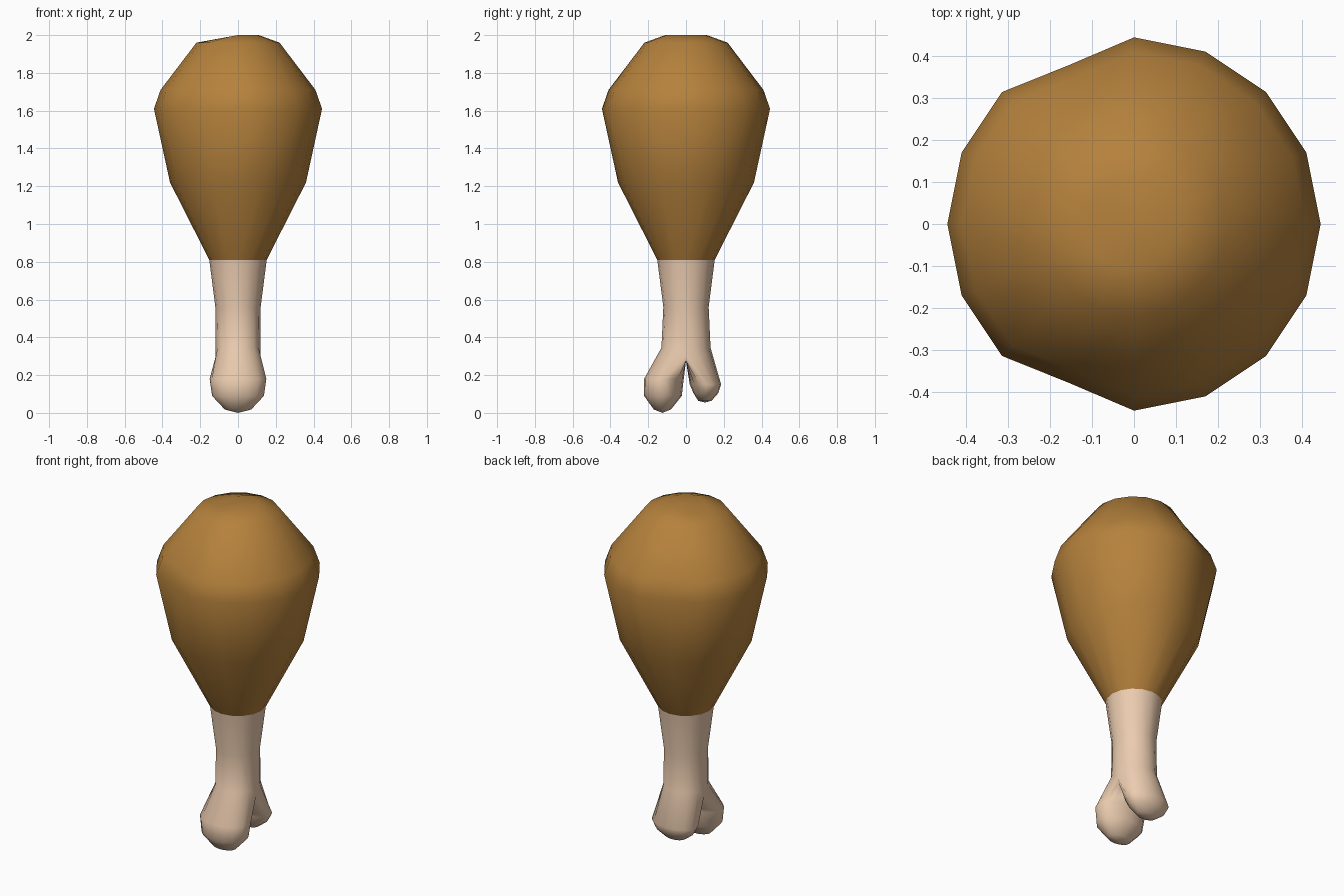
import bpy, bmesh
from math import sin, cos, pi

if "Cube" in bpy.data.objects:
    bpy.data.objects.remove(bpy.data.objects["Cube"])

N = 16


def material(name, rgb):
    m = bpy.data.materials.new(name)
    m.diffuse_color = (*rgb, 1)
    m.use_nodes = True
    m.node_tree.nodes["Principled BSDF"].inputs["Base Color"].default_value = m.diffuse_color
    return m


def ring(bm, z, rx, ry=None, cy=0.0, start=0.0):
    ry = rx if ry is None else ry
    return [bm.verts.new((rx * cos(start + 2 * pi * i / N),
                          cy + ry * sin(start + 2 * pi * i / N), z)) for i in range(N)]


def bridge(bm, a, b):
    for i in range(N):
        j = (i + 1) % N
        bm.faces.new((a[i], a[j], b[j], b[i]))


def cap(bm, r, z, cy=0.0):
    tip = bm.verts.new((0, cy, z))
    for i in range(N):
        bm.faces.new((r[i], r[(i + 1) % N], tip))


def finish(bm, name, mat):
    bmesh.ops.recalc_face_normals(bm, faces=bm.faces)
    for f in bm.faces:
        f.smooth = True
    me = bpy.data.meshes.new(name)
    bm.to_mesh(me)
    bm.free()
    me.materials.append(mat)
    ob = bpy.data.objects.new(name, me)
    bpy.context.collection.objects.link(ob)


# Meat: turned profile with slightly flattened left corners and crown
bm = bmesh.new()
profile = [(0.81, 0.152), (1.22, 0.36), (1.61, 0.445), (1.71, 0.41), (1.96, 0.22), (2.0, 0.11)]
rings = [ring(bm, z, r) for z, r in profile]
for a, b in zip(rings, rings[1:]):
    bridge(bm, a, b)
for r in rings[2:4]:
    for i in (5, 11):
        r[i].co.x *= 0.92
        r[i].co.y *= 0.92
for v in rings[-1]:
    if v.co.x < -0.01:
        v.co.z += 0.18 * v.co.x
cap(bm, rings[-1], 2.0)
finish(bm, "meat", material("roast_brown", (0.46, 0.22, 0.045)))

# Bone shaft
bm = bmesh.new()
shaft = [ring(bm, 0.81, 0.152), ring(bm, 0.56, 0.12), ring(bm, 0.345, 0.118, 0.13)]
for a, b in zip(shaft, shaft[1:]):
    bridge(bm, a, b)
low = shaft[-1]
low[0].co.z = low[8].co.z = 0.3

# Web between the two knuckles, ordered from +x to -x
web = [bm.verts.new((0.115 * cos(pi * i / 8), 0, 0.275)) for i in range(1, 8)]

# Knuckles: rows are (z, centre y, x radius, y radius)
front = [(0.18, -0.117, 0.15, 0.105), (0.09, -0.122, 0.137, 0.1), (0.018, -0.125, 0.07, 0.045)]
back = [(0.15, 0.103, 0.14, 0.083), (0.105, 0.105, 0.115, 0.066), (0.064, 0.1, 0.06, 0.035)]
for rows, start, top, tip in (
        (front, pi, low[8:] + [low[0]] + web, 0.0),
        (back, 0, low[:9] + web[::-1], 0.055)):
    prev = top
    for z, cy, rx, ry in rows:
        cur = ring(bm, z, rx, ry, cy, start)
        bridge(bm, prev, cur)
        prev = cur
    cap(bm, prev, tip, rows[-1][1])
finish(bm, "bone", material("bone_cream", (0.83, 0.6, 0.43)))
